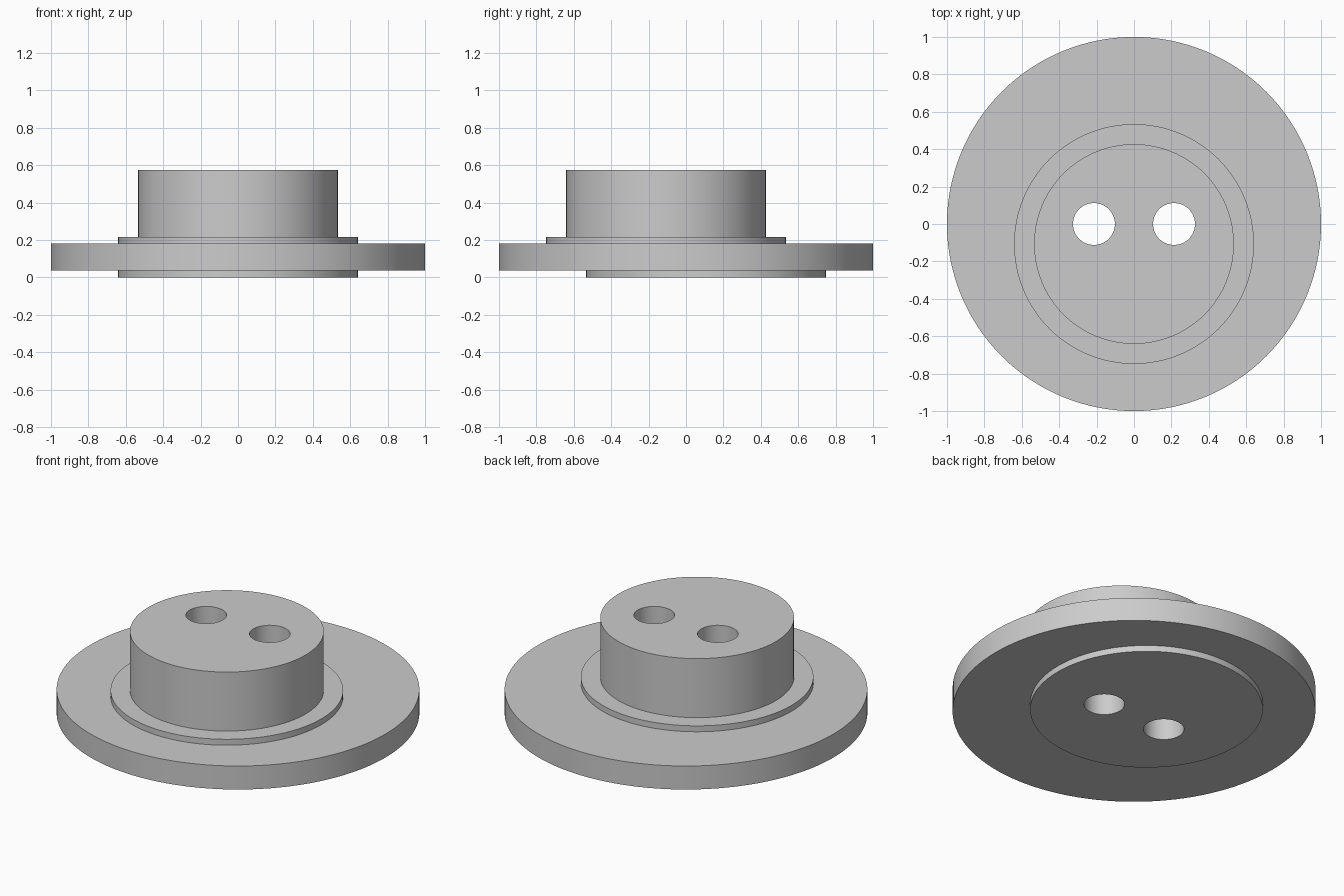
import bpy
import math

default = bpy.data.objects.get("Cube")
if default:
    bpy.data.objects.remove(default, do_unlink=True)

OFFSET = 0.107    # sideways shift of the eccentric steps
HOLE_X = 0.214

grey = bpy.data.materials.new("light_grey")
grey.use_nodes = True
colour = (0.6, 0.6, 0.6, 1)
grey.diffuse_color = colour
grey.node_tree.nodes["Principled BSDF"].inputs["Base Color"].default_value = colour


def cylinder(name, radius, bottom, top, x=0, y=0, sides=128):
    bpy.ops.mesh.primitive_cylinder_add(
        vertices=sides, radius=radius, depth=top - bottom,
        location=(x, y, (bottom + top) / 2))
    obj = bpy.context.object
    obj.name = name
    obj.data.materials.append(grey)
    return obj


def combine(body, tool, operation):
    mod = body.modifiers.new(tool.name, 'BOOLEAN')
    mod.operation = operation
    mod.solver = 'EXACT'
    mod.object = tool
    bpy.context.view_layer.objects.active = body
    bpy.ops.object.modifier_apply(modifier=mod.name)
    bpy.data.objects.remove(tool, do_unlink=True)


# Main disc with its eccentric steps, overlapping inside so they fuse cleanly
body = cylinder("eccentric_disc", 1.0, 0.037, 0.18)
combine(body, cylinder("lower_step", 0.641, 0, 0.08, y=OFFSET), 'UNION')
combine(body, cylinder("upper_step", 0.641, 0.14, 0.216, y=-OFFSET), 'UNION')
combine(body, cylinder("boss", 0.534, 0.16, 0.575, y=-OFFSET), 'UNION')

# Pair of through holes
for side in (-1, 1):
    hole = cylinder("hole_cutter", 0.112, -0.2, 0.8, x=side * HOLE_X, sides=64)
    combine(body, hole, 'DIFFERENCE')

# Smooth walls, sharp rims
bpy.ops.object.select_all(action='DESELECT')
body.select_set(True)
bpy.context.view_layer.objects.active = body
bpy.ops.object.shade_smooth_by_angle(angle=math.radians(30))
